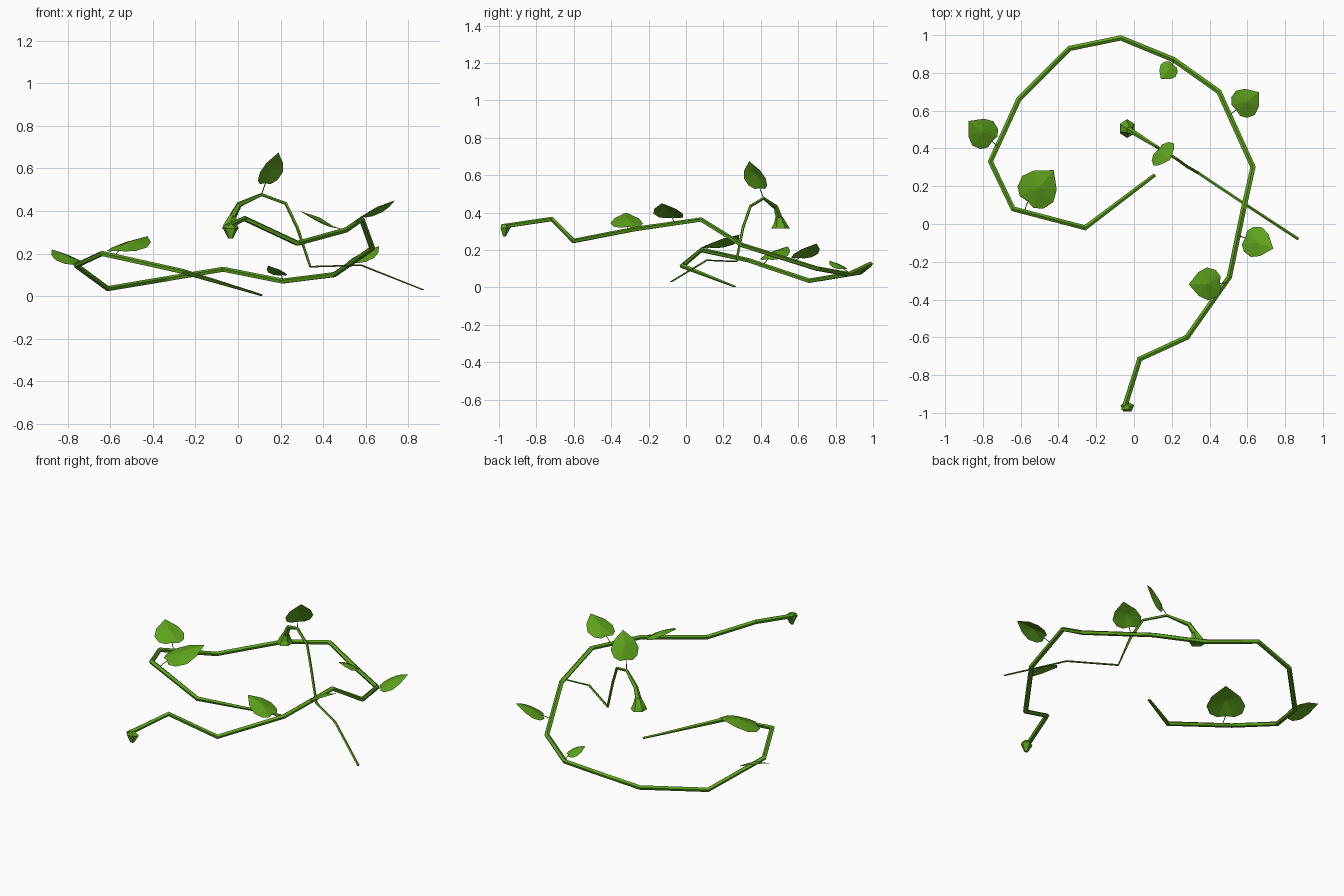
import bpy, bmesh, math
from mathutils import Vector

green = bpy.data.materials.new("vine_green")
green.diffuse_color = (0.115, 0.37, 0.012, 1)
UP = Vector((0, 0, 1))


def finish(name, bm):
    me = bpy.data.meshes.new(name)
    bm.to_mesh(me)
    bm.free()
    me.materials.append(green)
    ob = bpy.data.objects.new(name, me)
    bpy.context.collection.objects.link(ob)
    return ob


def tube(name, pts, radii, sides=5, level=False):
    """Faceted tube; radii holds (sideways, upward) half widths per point.
    level keeps every ring horizontal, for hanging buds."""
    bm = bmesh.new()
    pts = [Vector(p) for p in pts]
    rings = []
    for i, p in enumerate(pts):
        a = (p - pts[i - 1]).normalized() if i else Vector()
        b = (pts[i + 1] - p).normalized() if i + 1 < len(pts) else Vector()
        t = (a + b).normalized()
        s = Vector((1, 0, 0)) if level else t.cross(UP).normalized()
        u = Vector((0, 1, 0)) if level else s.cross(t)
        rs, ru = radii[i]
        rings.append([bm.verts.new(p + s * rs * math.cos(k * math.tau / sides + math.pi / 2)
                                   + u * ru * math.sin(k * math.tau / sides + math.pi / 2))
                      for k in range(sides)])
    for r, q in zip(rings, rings[1:]):
        for k in range(sides):
            j = (k + 1) % sides
            bm.faces.new((r[k], r[j], q[j], q[k]))
    bm.faces.new(rings[0][::-1])
    bm.faces.new(rings[-1])
    bmesh.ops.recalc_face_normals(bm, faces=bm.faces)
    return finish(name, bm)


# heart-shaped half outline: (along, across) as fractions of the leaf length
HALF = [(-0.06, 0.22), (0.08, 0.41), (0.36, 0.49), (0.66, 0.36)]


def leaf(name, root, base, tip):
    base, tip = Vector(base), Vector(tip)
    ax = tip - base
    length = ax.length
    side = ax.cross(UP).normalized()
    nrm = side.cross(ax).normalized()
    bm = bmesh.new()

    def vert(a, w, h):
        return bm.verts.new(base + ax * a + side * w * length + nrm * h * length)
    b, m, t = vert(-0.03, 0, 0), vert(0.45, 0, 0.07), vert(1, 0, 0)
    for sg in (1, -1):
        edge = [b] + [vert(a, sg * w, 0.03 - 0.16 * w) for a, w in HALF] + [t]
        for p, q in zip(edge, edge[1:]):
            bm.faces.new((m, q, p) if sg < 0 else (m, p, q))
    finish(name, bm)
    tube(name + "_stalk", [root, base], [(0.0025, 0.0025)] * 2, 3)


# main trailing vine
main = [(0.11, 0.26, 0.005), (-0.26, -0.02, 0.115), (-0.64, 0.08, 0.2), (-0.76, 0.33, 0.145),
        (-0.61, 0.66, 0.035), (-0.34, 0.93, 0.08), (-0.07, 0.985, 0.125), (0.21, 0.87, 0.07),
        (0.45, 0.7, 0.1), (0.63, 0.3, 0.225), (0.58, 0.08, 0.362), (0.505, -0.28, 0.31),
        (0.28, -0.6, 0.248), (0.03, -0.715, 0.365), (-0.055, -0.985, 0.325)]
tube("main_vine", main, [(0.010, 0.005)] + [(0.015, 0.013)] * 14)

# closed bud hanging from the vine end
tube("main_bud", [(-0.04, -0.97, 0.34), (-0.035, -0.968, 0.318), (-0.035, -0.972, 0.272)],
     [(0.018, 0.016), (0.038, 0.029), (0.012, 0.008)], level=True)

# arching side shoot
shoot = [(0.87, -0.08, 0.03), (0.58, 0.11, 0.145), (0.34, 0.27, 0.138), (0.28, 0.305, 0.32),
         (0.225, 0.345, 0.435), (0.11, 0.415, 0.477), (0.005, 0.48, 0.43), (-0.025, 0.497, 0.375)]
tube("side_shoot", shoot,
     [(0.008, 0.003), (0.008, 0.004), (0.008, 0.005), (0.008, 0.008), (0.008, 0.008),
      (0.009, 0.008), (0.014, 0.014), (0.018, 0.018)])

# flared bell on the shoot end
tube("shoot_bell", [(-0.025, 0.497, 0.38), (-0.036, 0.505, 0.338), (-0.036, 0.505, 0.316)],
     [(0.018, 0.018), (0.036, 0.036), (0.045, 0.05)], sides=6, level=True)

# leaves: stalk root, leaf base, leaf tip
LEAVES = [
    ((-0.72, 0.41, 0.12), (-0.755, 0.44, 0.152), (-0.875, 0.545, 0.22)),
    ((-0.58, 0.07, 0.19), (-0.56, 0.125, 0.215), (-0.425, 0.285, 0.282)),
    ((0.21, 0.87, 0.08), (0.205, 0.84, 0.1), (0.142, 0.768, 0.143)),
    ((0.51, 0.58, 0.14), (0.545, 0.607, 0.16), (0.662, 0.698, 0.235)),
    ((0.55, -0.06, 0.345), (0.593, -0.075, 0.375), (0.737, -0.13, 0.45)),
    ((0.5, -0.31, 0.31), (0.45, -0.315, 0.325), (0.29, -0.32, 0.4)),
    ((0.11, 0.415, 0.477), (0.13, 0.393, 0.535), (0.19, 0.338, 0.675)),
]
for i, (root, base, tip) in enumerate(LEAVES):
    leaf(f"leaf_{i + 1}", root, base, tip)
